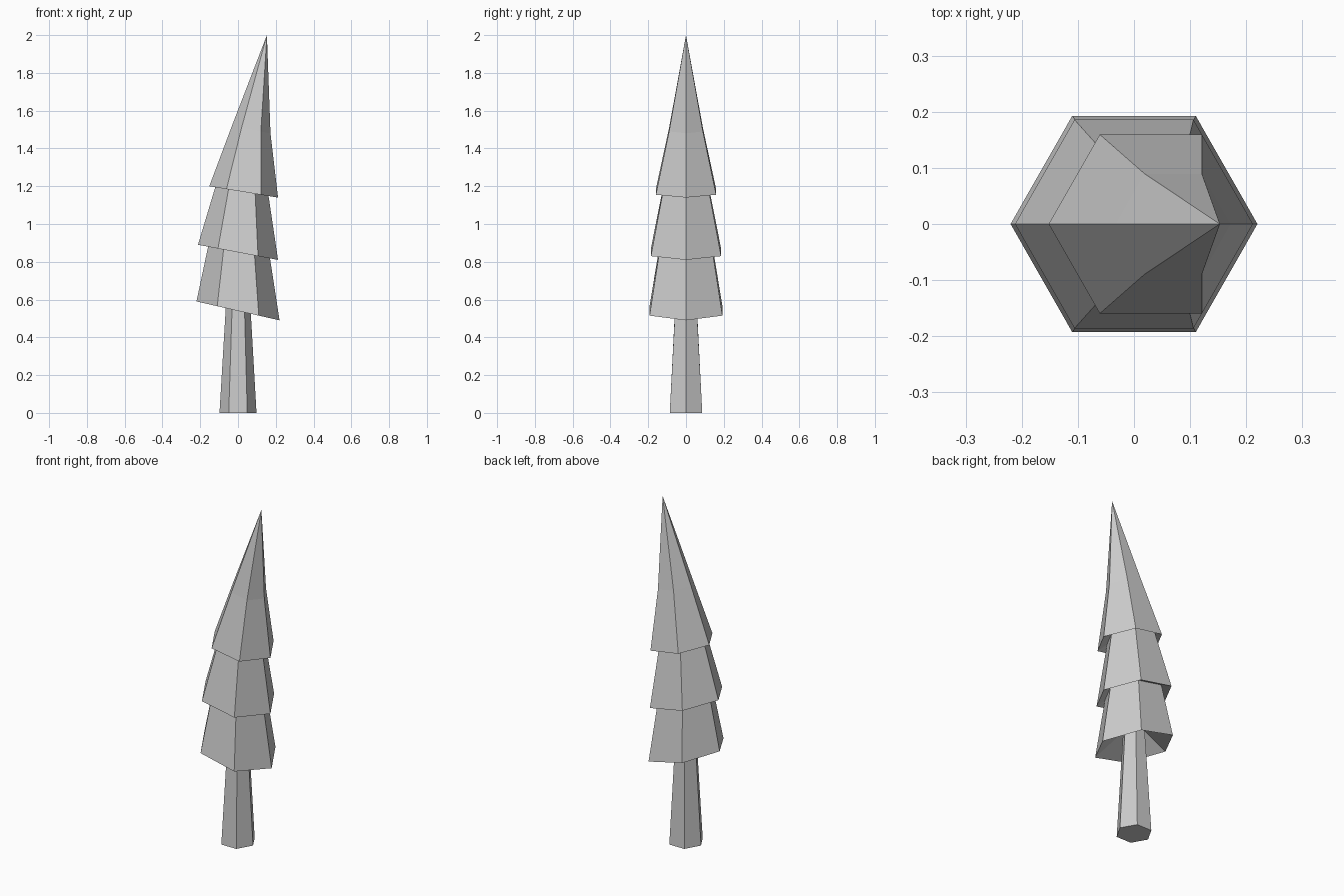
import bpy, bmesh, math

if "Cube" in bpy.data.objects:
    bpy.data.objects.remove(bpy.data.objects["Cube"])


def ring(bm, cx, r, z_left, z_right):
    """Tilted hexagon whose corners lie on the x axis."""
    verts = []
    for i in range(6):
        a = i * math.pi / 3
        c, s = math.cos(a), math.sin(a)
        z = (z_left + z_right) / 2 + c * (z_right - z_left) / 2
        verts.append(bm.verts.new((cx + r * c, r * 1.012 * s, z)))
    return verts


def loft(name, rings, apex=None, cap_bottom=False):
    """Join successive hexagon rings into flat-shaded faces."""
    bm = bmesh.new()
    loops = [ring(bm, *r) for r in rings]
    for a, b in zip(loops, loops[1:]):
        for i in range(6):
            j = (i + 1) % 6
            bm.faces.new((a[i], a[j], b[j], b[i]))
    if cap_bottom:
        bm.faces.new(loops[0][::-1])
    if apex:
        tip = bm.verts.new(apex)
        top = loops[-1]
        for i in range(6):
            bm.faces.new((top[i], top[(i + 1) % 6], tip))
    mesh = bpy.data.meshes.new(name)
    bm.to_mesh(mesh)
    bm.free()
    obj = bpy.data.objects.new(name, mesh)
    bpy.context.collection.objects.link(obj)
    return obj


trunk_top = (0.002, 0.06, 0.67, 0.63)

# Tapered hexagonal trunk
loft("trunk", [(0, 0.098, 0, 0), trunk_top], cap_bottom=True)

# Three overlapping foliage tiers, leaning towards +x, hollow underneath
loft("foliage", [
    trunk_top,
    (0.0, 0.22, 0.59, 0.49),      # lower tier
    (0.006, 0.16, 0.90, 0.84),
    (0.0, 0.212, 0.89, 0.81),     # middle tier
    (0.022, 0.135, 1.22, 1.18),
    (0.03, 0.182, 1.20, 1.14),    # top tier
    (0.07, 0.102, 1.52, 1.48),
], apex=(0.153, 0, 2.0))
